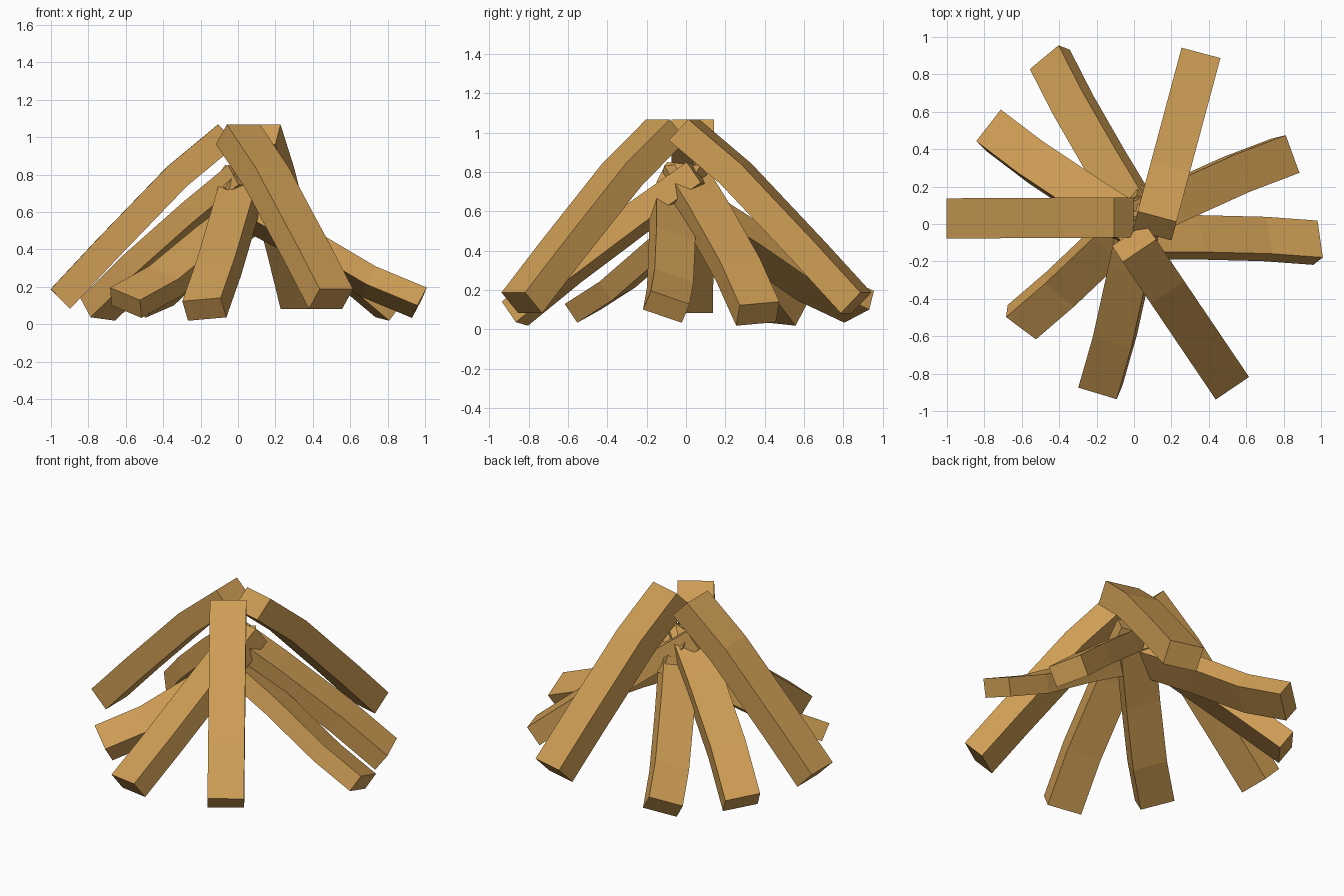
import bpy, bmesh, math
from mathutils import Vector

if "Cube" in bpy.data.objects:
    bpy.data.objects.remove(bpy.data.objects["Cube"])

wood = bpy.data.materials.new("tan_wood")
wood.diffuse_color = (0.62, 0.34, 0.09, 1)
wood.use_nodes = True
wood.node_tree.nodes["Principled BSDF"].inputs["Base Color"].default_value = wood.diffuse_color


def log(name, outer, inner, width, height, roll, bends):
    """Square log from its outer foot to its inner tip, with slight bends (t, sideways, up)."""
    a, b = Vector(outer), Vector(inner)
    axis = (b - a).normalized()
    side = axis.cross(Vector((0, 0, 1))).normalized()   # right hand when facing the middle
    up = side.cross(axis)
    r = math.radians(roll)
    s = side * math.cos(r) + up * math.sin(r)
    u = up * math.cos(r) - side * math.sin(r)
    bm = bmesh.new()
    rings = []
    for t, ds, du in [(0, 0, 0), *bends, (1, 0, 0)]:
        c = a.lerp(b, t) + s * ds + u * du
        rings.append([bm.verts.new(c + s * x * width / 2 + u * y * height / 2)
                      for x, y in ((-1, -1), (1, -1), (1, 1), (-1, 1))])
    for p, q in zip(rings, rings[1:]):
        for i in range(4):
            j = (i + 1) % 4
            bm.faces.new((p[i], p[j], q[j], q[i]))
    bm.faces.new(rings[0])
    bm.faces.new(rings[-1])
    bmesh.ops.recalc_face_normals(bm, faces=bm.faces)
    me = bpy.data.meshes.new(name)
    bm.to_mesh(me)
    bm.free()
    me.materials.append(wood)
    bpy.context.collection.objects.link(bpy.data.objects.new(name, me))


# three layers of three logs: foot xy, tip xy
layers = [
    # steep outer logs
    ("top_log", 0.135, 1.015, 0.215, 0.148, 0, [(0.28, 0.0, 0.015), (0.72, 0.0, 0.03)],
     [((-0.95, 0.03), (-0.055, 0.035)), ((0.345, 0.865), (0.11, -0.01)),
      ((0.497, -0.835), (0.0, -0.1))]),
    # middle logs
    ("middle_log", 0.08, 0.79, 0.215, 0.13, 6, [(0.3, 0.015, 0.01), (0.7, 0.01, 0.01)],
     [((-0.18, -0.87), (0.04, 0.07)), ((-0.75, 0.5), (0.04, -0.04)),
      ((0.81, 0.365), (-0.07, -0.02))]),
    # shallow inner logs
    ("low_log", 0.115, 0.62, 0.21, 0.115, -21, [(0.27, 0.02, -0.02), (0.65, 0.01, 0.0)],
     [((0.97, -0.1), (0.0, -0.07)), ((-0.6, -0.525), (0.1, 0.13)),
      ((-0.45, 0.88), (0.02, 0.05))]),
]
for name, z0, z1, w, h, roll, bends, ends in layers:
    for i, (foot, tip) in enumerate(ends):
        log(f"{name}_{i + 1}", (*foot, z0), (*tip, z1), w, h, roll, bends)
